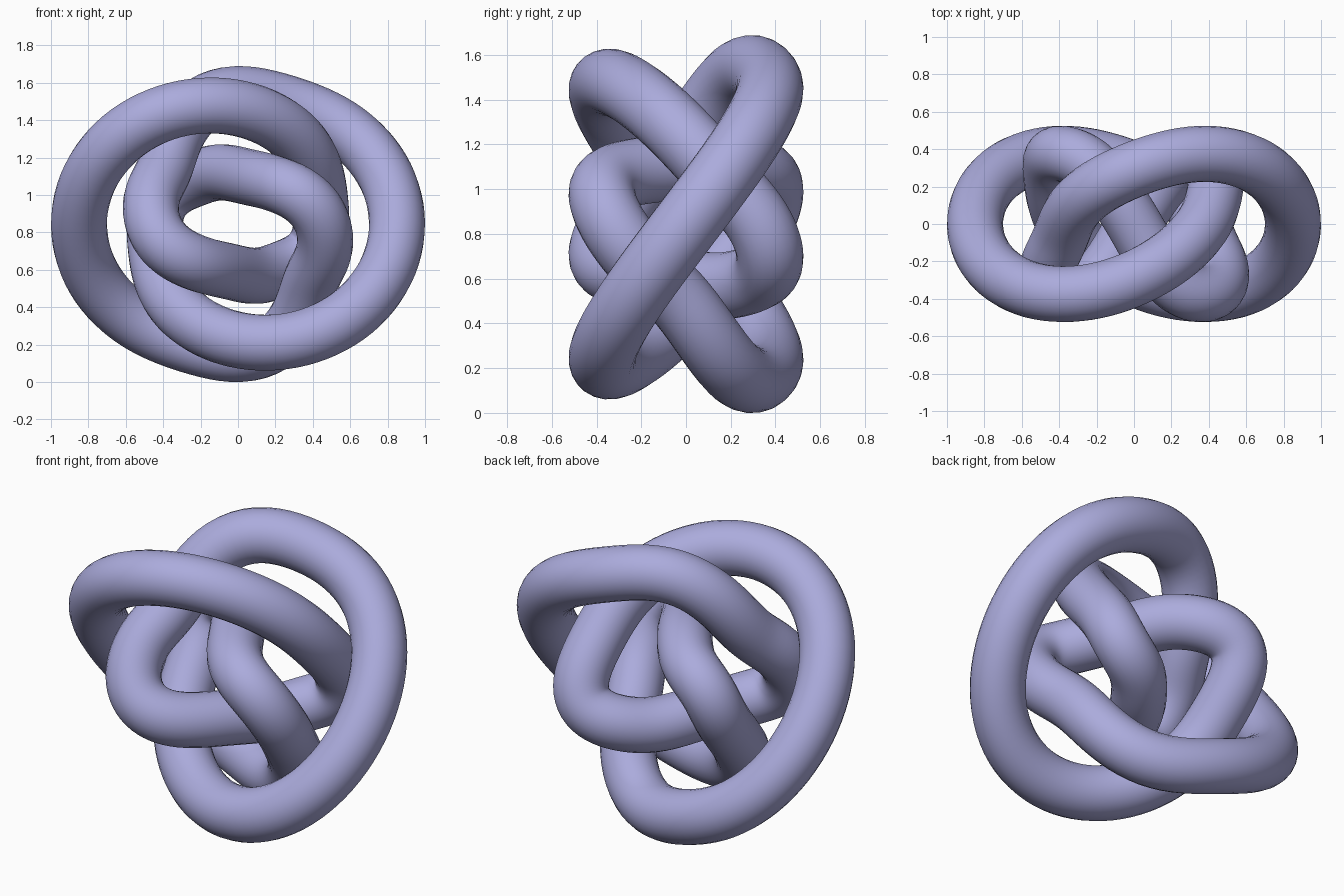
import bpy
from math import sin, cos, pi, exp, degrees

cube = bpy.data.objects.get("Cube")
if cube:
    bpy.data.objects.remove(cube, do_unlink=True)

TUBE = 0.15        # tube radius
SCALE = 0.2833     # size of the knot path
FLATTEN = 0.875    # vertical squash of the path
DEPTH = 0.375      # front to back swing
STEPS = 320

# outward and inward bulges, repeated on both halves: centre angle, amount, width
BULGES = [(33, 0.087, 8), (46, -0.04, 6), (63, 0.03, 10),
          (97, 0.035, 8), (112, 0.06, 9), (129, -0.025, 8)]


def path_point(t):
    """Figure-eight knot path around the y axis."""
    half = degrees(t) % 180
    radius = SCALE * (2 + cos(2 * t))
    bulge = sum(a * exp(-((half - c) / w) ** 2) for c, a, w in BULGES)
    x = (radius + bulge) * cos(3 * t)
    z = (FLATTEN * radius + bulge) * sin(3 * t)
    lead = 0.1 * sin(2 * t) + 0.08 * sin(4 * t)
    return x, DEPTH * sin(4 * t + lead), z


# Tube swept along the closed path
curve = bpy.data.curves.new("knot_tube", 'CURVE')
curve.dimensions = '3D'
curve.bevel_depth = TUBE
curve.bevel_resolution = 10
spline = curve.splines.new('POLY')
spline.points.add(STEPS - 1)
for i, point in enumerate(spline.points):
    point.co = (*path_point(2 * pi * i / STEPS), 1)
spline.use_cyclic_u = True

knot = bpy.data.objects.new("knot_tube", curve)
bpy.context.collection.objects.link(knot)
bpy.ops.object.select_all(action='DESELECT')
knot.select_set(True)
bpy.context.view_layer.objects.active = knot
bpy.ops.object.convert(target='MESH')
knot = bpy.context.view_layer.objects.active
knot.name = "knot_tube"

# Stand the knot on the ground
lowest = min(v.co.z for v in knot.data.vertices)
for v in knot.data.vertices:
    v.co.z -= lowest
bpy.ops.object.shade_smooth()

# Lavender material
lavender = bpy.data.materials.new("lavender")
lavender.use_nodes = True
colour = (0.41, 0.41, 0.72, 1)
lavender.diffuse_color = colour
lavender.node_tree.nodes["Principled BSDF"].inputs["Base Color"].default_value = colour
knot.data.materials.clear()
knot.data.materials.append(lavender)
